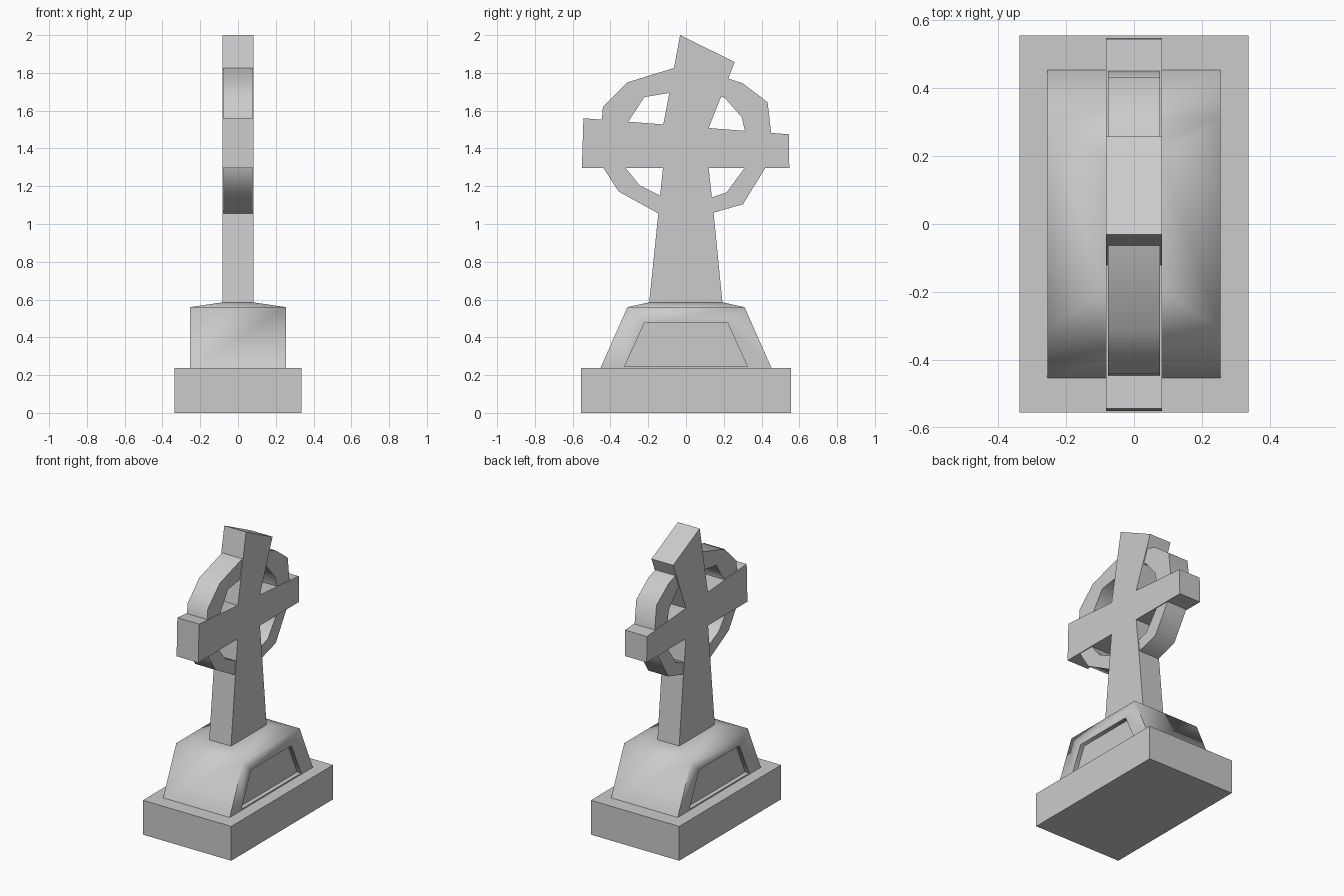
import bpy, bmesh
from math import radians

if "Cube" in bpy.data.objects:
    bpy.data.objects.remove(bpy.data.objects["Cube"])


def finish(bm, name, angle):
    bmesh.ops.recalc_face_normals(bm, faces=bm.faces)
    me = bpy.data.meshes.new(name)
    bm.to_mesh(me)
    bm.free()
    ob = bpy.data.objects.new(name, me)
    bpy.context.collection.objects.link(ob)
    bpy.ops.object.select_all(action='DESELECT')
    ob.select_set(True)
    bpy.context.view_layer.objects.active = ob
    if angle:
        bpy.ops.object.shade_smooth_by_angle(angle=radians(angle))
    return ob


def bridge(bm, a, b):
    """Join two vertex loops with quads."""
    n = len(a)
    return [bm.faces.new((a[i], a[(i + 1) % n], b[(i + 1) % n], b[i])) for i in range(n)]


def slab(name, outline, half, angle=0):
    """Extrude a (y, z) outline symmetrically along x."""
    bm = bmesh.new()
    left, right = [[bm.verts.new((x, y, z)) for y, z in outline] for x in (-half, half)]
    bm.faces.new(left)
    bm.faces.new(right)
    bridge(bm, left, right)
    return finish(bm, name, angle)


# Plinth block
slab("plinth", [(-.555, 0), (.555, 0), (.555, .237), (-.555, .237)], .337)

# Tapered pedestal with hipped top and a recessed panel in each long side
bm = bmesh.new()
loops = []
for hx, hy, z in ((.254, .453, .237), (.254, .31, .56), (.083, .195, .585)):
    loops.append([bm.verts.new((sx * hx, sy * hy, z))
                  for sx, sy in ((-1, -1), (1, -1), (1, 1), (-1, 1))])
bm.faces.new(loops[0])
bm.faces.new(loops[2])
sides = bridge(bm, loops[0], loops[1])
bridge(bm, loops[1], loops[2])
panel = [(-.325, .246), (.325, .246), (.22, .476), (-.22, .476)]
for face, s in ((sides[1], 1), (sides[3], -1)):
    outer = sorted(face.verts, key=lambda v: (v.co.z > .4, v.co.y if v.co.z < .4 else -v.co.y))
    bm.faces.remove(face)
    rim = [bm.verts.new((s * .254, y, z)) for y, z in panel]
    back = [bm.verts.new((s * .224, y, z)) for y, z in panel]
    bridge(bm, outer, rim)
    bridge(bm, rim, back)
    bm.faces.new(back)
finish(bm, "pedestal", 85)

# Leaning cross with tapering shaft and uneven arms
slab("cross", [(-.195, .583), (.193, .583), (.146, 1.06), (.12, 1.297), (.547, 1.297),
               (.544, 1.475), (.12, 1.508), (.258, 1.857), (-.031, 2.0), (-.12, 1.527),
               (-.543, 1.56), (-.551, 1.297), (-.122, 1.297)], .083)

# Four faceted ring segments: outer edge, then inner edge, ends buried in the cross
segments = {
    "ring_upper_left": [(-.03, 1.835), (-.066, 1.825), (-.31, 1.75), (-.44, 1.62), (-.447, 1.53),
                        (-.30, 1.52), (-.305, 1.542), (-.22, 1.672), (-.093, 1.693), (-.05, 1.70)],
    "ring_upper_right": [(.19, 1.78), (.225, 1.77), (.30, 1.745), (.432, 1.645), (.453, 1.46),
                         (.318, 1.46), (.312, 1.493), (.295, 1.565), (.205, 1.668), (.17, 1.68)],
    "ring_lower_left": [(-.437, 1.32), (-.437, 1.297), (-.357, 1.172), (-.15, 1.058), (-.11, 1.045),
                        (-.10, 1.135), (-.14, 1.152), (-.246, 1.205), (-.32, 1.297), (-.32, 1.32)],
    "ring_lower_right": [(.42, 1.32), (.42, 1.297), (.302, 1.105), (.146, 1.06), (.11, 1.05),
                         (.10, 1.13), (.135, 1.141), (.215, 1.167), (.31, 1.297), (.31, 1.32)],
}
for name, outline in segments.items():
    slab(name, outline, .077, 50)
